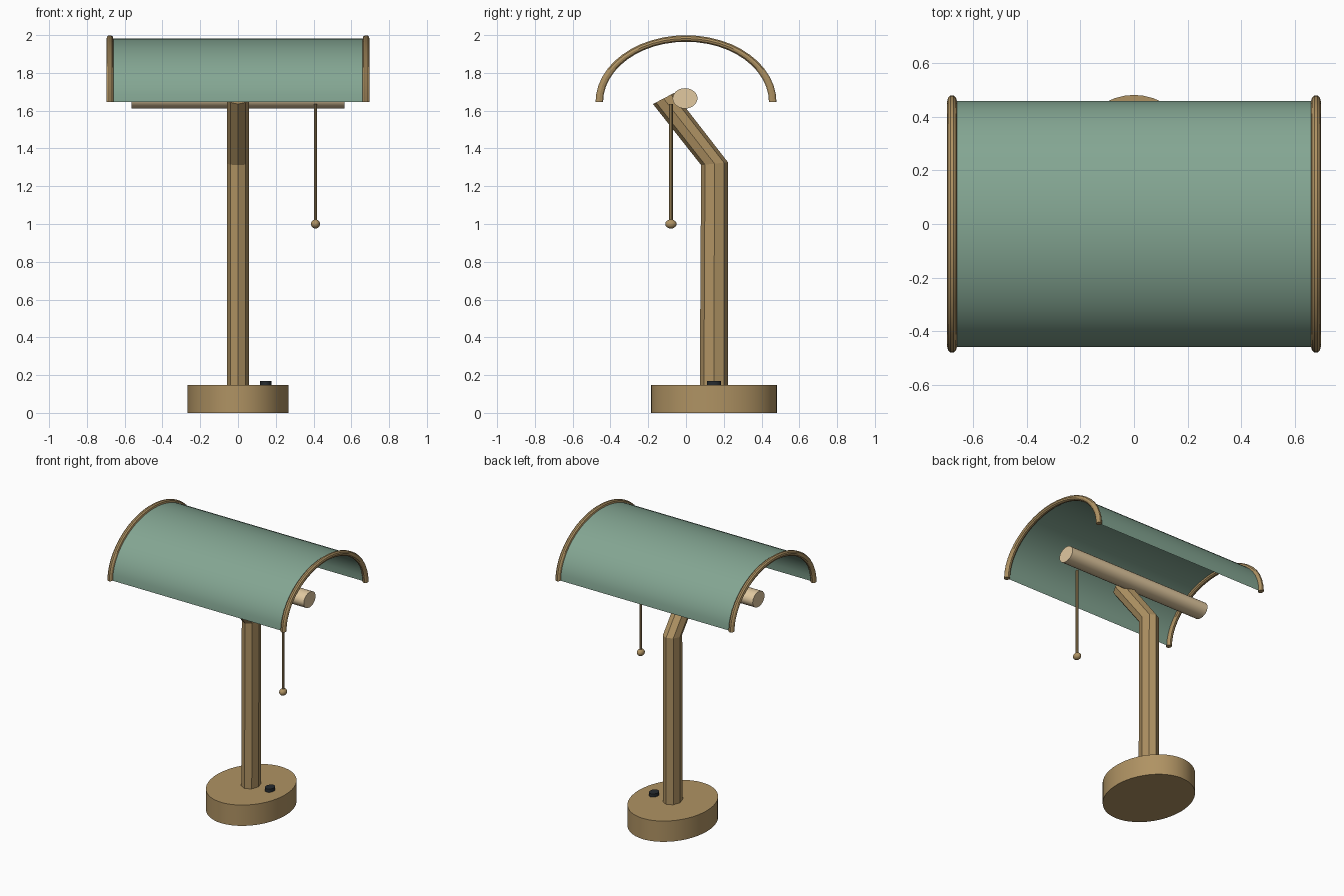
import bpy, bmesh
from math import sin, cos, pi, radians
from mathutils import Vector

if "Cube" in bpy.data.objects:
    bpy.data.objects.remove(bpy.data.objects["Cube"])


def material(name, rgb):
    m = bpy.data.materials.new(name)
    m.diffuse_color = (*rgb, 1)
    m.use_nodes = True
    m.node_tree.nodes["Principled BSDF"].inputs["Base Color"].default_value = m.diffuse_color
    return m


BRASS = material("brass", (0.43, 0.29, 0.125))
GREEN = material("green_glass", (0.23, 0.38, 0.29))
CREAM = material("warm_white", (0.75, 0.58, 0.35))
DARK = material("dark_plastic", (0.02, 0.025, 0.03))


def finish(obj, name, mat, smooth=True):
    obj.name = name
    obj.data.materials.append(mat)
    if smooth:
        bpy.ops.object.select_all(action='DESELECT')
        obj.select_set(True)
        bpy.context.view_layer.objects.active = obj
        bpy.ops.object.shade_smooth_by_angle(angle=radians(30))
    return obj


def loft(name, rings, mat, smooth=True, caps=True, closed=True):
    """Skin a list of equal-length rings of points."""
    bm = bmesh.new()
    vs = [[bm.verts.new(p) for p in ring] for ring in rings]
    n = len(vs[0])
    for a, b in zip(vs, vs[1:]):
        for i in range(n if closed else n - 1):
            j = (i + 1) % n
            bm.faces.new((a[i], a[j], b[j], b[i]))
    if caps:
        bm.faces.new(vs[0][::-1])
        bm.faces.new(vs[-1])
    bmesh.ops.recalc_face_normals(bm, faces=bm.faces)
    mesh = bpy.data.meshes.new(name)
    bm.to_mesh(mesh)
    bm.free()
    obj = bpy.data.objects.new(name, mesh)
    bpy.context.collection.objects.link(obj)
    return finish(obj, name, mat, smooth)


def ellipse(centre, u, v, n):
    c, u, v = Vector(centre), Vector(u), Vector(v)
    return [c + u * cos(2 * pi * i / n) + v * sin(2 * pi * i / n) for i in range(n)]


def disc(name, x, y, z0, z1, rx, ry, n, mat):
    return loft(name, [ellipse((x, y, z), (rx, 0, 0), (0, ry, 0), n) for z in (z0, z1)], mat)


# Oval base and switch button
disc("base", 0, 0.148, 0, 0.147, 0.268, 0.333, 48, BRASS)
disc("switch_button", 0.147, 0.148, 0.14, 0.17, 0.03, 0.038, 16, DARK)

# Bent octagonal stem, from front and back points (y, z) of each section
sections = [((0.073, 0.14), (0.222, 0.14)),
            ((0.08, 1.312), (0.222, 1.327)),
            ((-0.175, 1.635), (-0.063, 1.694))]
rings = []
for f, b in sections:
    front, back = Vector((0, *f)), Vector((0, *b))
    rings.append(ellipse((front + back) / 2, (0.058, 0, 0), (back - front) / 2, 8))
loft("stem", rings, BRASS, smooth=False)

# Tube bulb
loft("bulb", [ellipse((x, -0.005, 1.665), (0, 0.066, 0), (0, 0, 0.054), 24)
              for x in (-0.565, 0.565)], CREAM)

# Half-oval shade
SEG, RY, RZ, Z0 = 24, 0.459, 0.337, 1.645
angles = [pi * i / SEG for i in range(SEG + 1)]
loft("shade", [[(x, RY * cos(a), Z0 + RZ * sin(a)) for a in angles]
               for x in (-0.675, 0.675)], GREEN, caps=False, closed=False)

# Rounded rims on both shade ends
for side, x in (("left", -0.678), ("right", 0.678)):
    loft("shade_rim_" + side,
         [ellipse((x, RY * cos(a), Z0 + RZ * sin(a)), (0.018, 0, 0),
                  (0, 0.021 * cos(a), 0.018 * sin(a)), 10) for a in angles], BRASS)

# Pull chain with ball
disc("pull_chain", 0.41, -0.08, 1.0, 1.635, 0.008, 0.01, 8, BRASS)
bpy.ops.mesh.primitive_uv_sphere_add(segments=16, ring_count=10, radius=0.024,
                                     location=(0.41, -0.08, 1.0))
ball = bpy.context.object
ball.scale = (1, 1.25, 1)
finish(ball, "pull_ball", BRASS)
